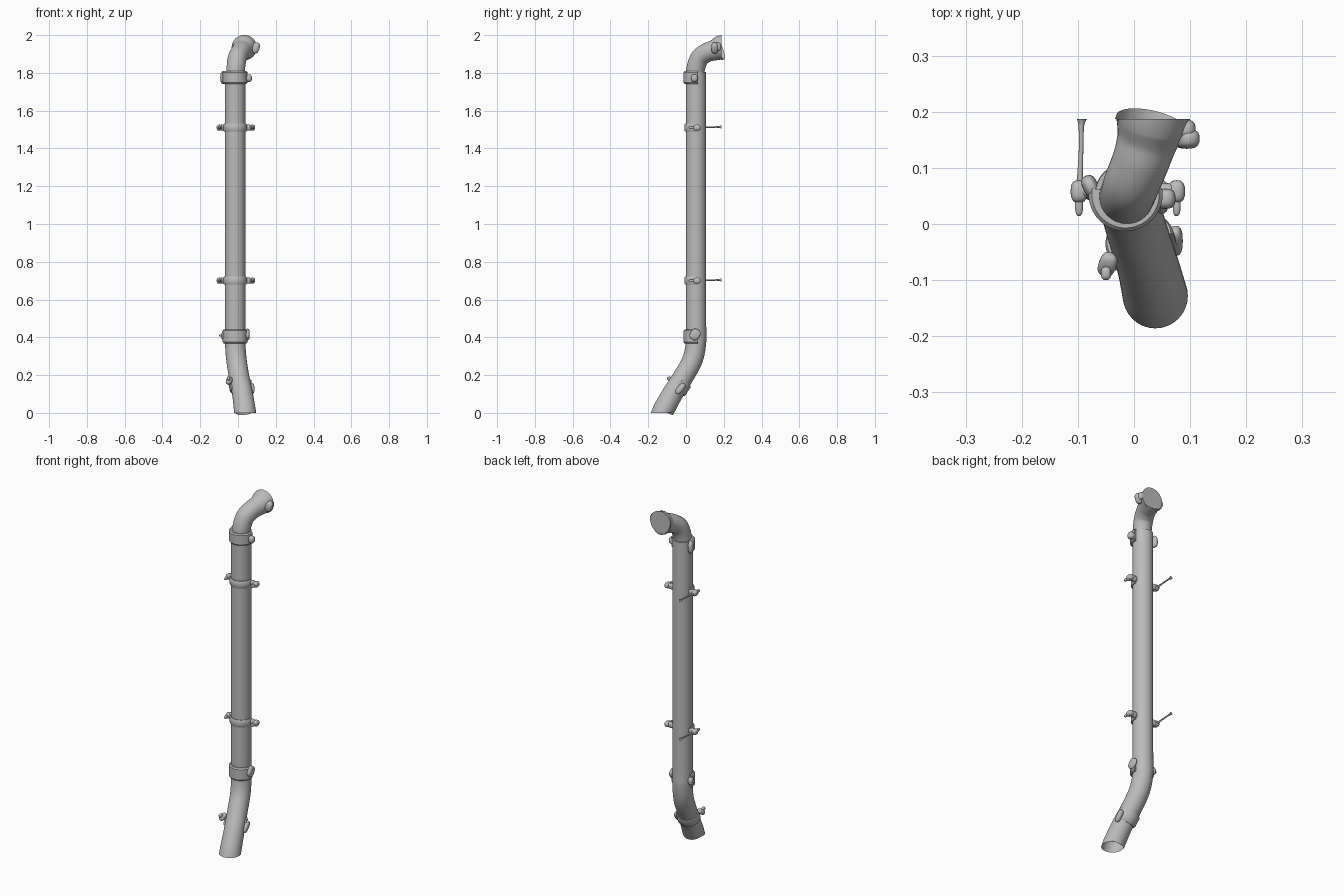
import bpy, bmesh, math
from mathutils import Vector, Matrix

if "Cube" in bpy.data.objects:
    bpy.data.objects.remove(bpy.data.objects["Cube"])

grey = bpy.data.materials.new("weathered grey")
grey.diffuse_color = (0.5, 0.5, 0.5, 1)
grey.use_nodes = True
grey.node_tree.nodes["Principled BSDF"].inputs["Base Color"].default_value = grey.diffuse_color


def finish(name, bm, angle=40):
    bmesh.ops.recalc_face_normals(bm, faces=bm.faces)
    me = bpy.data.meshes.new(name)
    bm.to_mesh(me)
    bm.free()
    ob = bpy.data.objects.new(name, me)
    bpy.context.collection.objects.link(ob)
    me.materials.append(grey)
    bpy.ops.object.select_all(action='DESELECT')
    ob.select_set(True)
    bpy.context.view_layer.objects.active = ob
    bpy.ops.object.shade_smooth_by_angle(angle=math.radians(angle))
    return ob


def spline(keys, steps):
    """Catmull-Rom through rows of (x, y, z, radius)."""
    k = [Vector(p) for p in keys]
    k = [2 * k[0] - k[1]] + k + [2 * k[-1] - k[-2]]
    out = []
    for i in range(1, len(k) - 2):
        a, b, c, d = k[i - 1:i + 3]
        for s in range(steps):
            t = s / steps
            out.append(0.5 * (2 * b + (c - a) * t + (2 * a - 5 * b + 4 * c - d) * t * t
                              + (3 * b - a - 3 * c + d) * t ** 3))
    return out + [k[-2]]


def tube(name, keys, steps=5, sides=32, start=None, end=None, cap0=True, cap1=True):
    """Round pipe along a path; start and end set the direction of the end cuts."""
    pts = spline(keys, steps)
    bm = bmesh.new()
    rings = []
    for i, p in enumerate(pts):
        t = (pts[min(i + 1, len(pts) - 1)] - pts[max(i - 1, 0)]).to_3d().normalized()
        if i == 0 and start:
            t = Vector(start)
        if i == len(pts) - 1 and end:
            t = Vector(end)
        u = Vector((1, 0, 0))
        u = (u - u.dot(t) * t).normalized()
        v = t.cross(u)
        rings.append([bm.verts.new(p.to_3d() + p[3] * (math.cos(a) * u + math.sin(a) * v))
                      for a in (2 * math.pi * j / sides for j in range(sides))])
    for r, q in zip(rings, rings[1:]):
        for j in range(sides):
            n = (j + 1) % sides
            bm.faces.new((r[j], r[n], q[n], q[j]))
    if cap0:
        bm.faces.new(rings[0])
    if cap1:
        bm.faces.new(rings[-1])
    return finish(name, bm)


def band(name, matrix, radius, height, thick, a0=170, a1=370, steps=28):
    """Rounded strap wrapped round the front of the pipe."""
    h = height / 2
    prof = [(-0.012, -h), (thick * 0.5, -h), (thick, -h + 0.007),
            (thick, h - 0.007), (thick * 0.5, h), (-0.012, h)]
    bm = bmesh.new()
    rows = []
    for i in range(steps + 1):
        a = math.radians(a0 + (a1 - a0) * i / steps)
        rows.append([bm.verts.new(matrix @ Vector(((radius + o) * math.cos(a),
                                                   (radius + o) * math.sin(a), z)))
                     for o, z in prof])
    for r, q in zip(rows, rows[1:]):
        for j in range(6):
            n = (j + 1) % 6
            bm.faces.new((r[j], r[n], q[n], q[j]))
    bm.faces.new(rows[0])
    bm.faces.new(rows[-1])
    return finish(name, bm)


def lump(name, loc, size, rot=(0, 0, 0)):
    """Softened lug: an ellipsoid of the given half sizes."""
    bm = bmesh.new()
    bmesh.ops.create_icosphere(bm, subdivisions=3, radius=1)
    for v in bm.verts:   # push towards a rounded block
        v.co = Vector([math.copysign(abs(c) ** 0.75, c) for c in v.co])
    ob = finish(name, bm, 60)
    ob.location, ob.scale = loc, size
    ob.rotation_euler = [math.radians(r) for r in rot]
    return ob


# Straight pipe with the offset bend at its foot, open at the bottom
CX, CY = -0.015, 0.053
tube("down_pipe", [(0.038, -0.128, 0, 0.058), (0.024, -0.072, 0.10, 0.055),
                   (0.006, -0.015, 0.19, 0.054), (-0.008, 0.034, 0.28, 0.054),
                   (CX, CY, 0.375, 0.054), (CX, CY, 0.50, 0.054),
                   (CX, CY, 1.10, 0.054), (CX, CY, 1.805, 0.054)],
     steps=6, start=(0, 0, 1), end=(0, 0, 1), cap0=False)

# Top elbow that runs back and flares into the wall
tube("top_elbow", [(-0.014, 0.049, 1.76, 0.049), (-0.012, 0.051, 1.82, 0.049),
                   (-0.004, 0.072, 1.878, 0.050), (0.012, 0.112, 1.908, 0.051),
                   (0.024, 0.150, 1.920, 0.055), (0.033, 0.187, 1.934, 0.067)],
     start=(0, 0, 1), end=(0, 1, 0))
lump("elbow_lug", (0.094, 0.152, 1.932), (0.020, 0.018, 0.030), (0, 20, 0))
lump("elbow_side_flare", (0.092, 0.168, 1.938), (0.018, 0.018, 0.022))

# Socket collars at the top and bottom of the straight run
M = Matrix.Translation
band("upper_collar", M((CX, CY, 1.775)), 0.054, 0.068, 0.012)
lump("upper_collar_lug_left", (-0.077, 0.066, 1.775), (0.014, 0.022, 0.034), (0, 0, 25))
lump("upper_collar_lug_right", (0.056, 0.045, 1.772), (0.018, 0.018, 0.020))
band("lower_collar", M((CX, CY, 0.405)), 0.054, 0.074, 0.012)
lump("lower_collar_lug_left", (-0.075, 0.060, 0.408), (0.014, 0.018, 0.022))
lump("lower_collar_pin", (-0.086, 0.060, 0.410), (0.014, 0.006, 0.006))
lump("lower_collar_lug_right", (0.050, 0.048, 0.415), (0.012, 0.026, 0.030), (-35, 0, 0))

# Collar on the slanted foot
axis = Vector((-0.018, 0.057, 0.09))
tilt = axis.to_track_quat('Z', 'Y').to_matrix().to_4x4()
band("foot_collar", M((0.014, -0.042, 0.147)) @ tilt, 0.054, 0.060, 0.008)
lump("foot_collar_lug_left", (-0.047, -0.072, 0.170), (0.016, 0.024, 0.014), (35, 0, -20))
lump("foot_collar_pin", (-0.050, -0.088, 0.182), (0.009, 0.012, 0.010))
lump("foot_collar_lug_right", (0.074, -0.030, 0.128), (0.013, 0.034, 0.016), (50, 0, 0))

# Wall brackets: strap, bolted lugs and the rod into the wall
for label, z in (("upper", 1.51), ("lower", 0.70)):
    band(label + "_bracket_strap", M((CX, CY, z)), 0.054, 0.042, 0.008)
    for side, x0, x1 in (("left", -0.082, -0.098), ("right", 0.054, 0.076)):
        lump(f"{label}_bracket_lug_{side}", (x0, 0.060, z), (0.022, 0.013, 0.016))
        lump(f"{label}_bracket_plate_{side}", (x1, 0.058, z), (0.015, 0.020, 0.016))
        lump(f"{label}_bracket_bolt_{side}", (x1, 0.034, z), (0.007, 0.020, 0.008))
    tube(label + "_wall_rod", [(-0.096, 0.06, z, 0.008), (-0.096, 0.09, z + 0.001, 0.005),
                               (-0.094, 0.14, z + 0.003, 0.004),
                               (-0.094, 0.175, z + 0.004, 0.005),
                               (-0.093, 0.187, z + 0.004, 0.009)],
         steps=2, sides=10, start=(0, 1, 0), end=(0, 1, 0))
